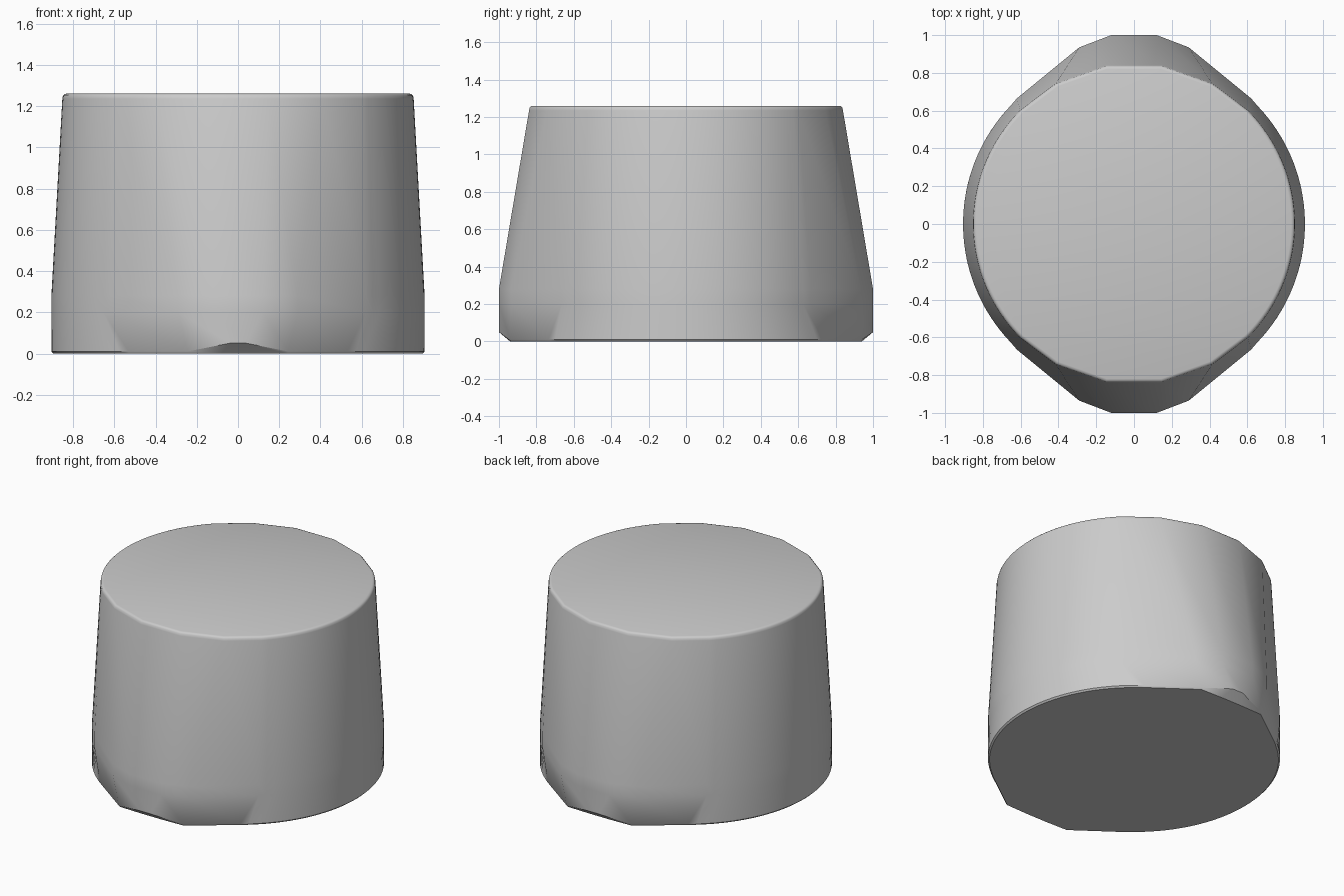
import bpy
import bmesh
from math import sin, cos, radians

cube = bpy.data.objects.get("Cube")
if cube:
    bpy.data.objects.remove(cube, do_unlink=True)

ARC_STEPS = 16


def circle_point(angle, radius, z):
    """Point at an angle in degrees measured from the +y axis."""
    return (radius * sin(radians(angle)), radius * cos(radians(angle)), z)


def quarter(corners, radius, z, start=43.2):
    """Lobe corners followed by an arc down to the x axis."""
    step = (90 - start) / ARC_STEPS
    return corners + [circle_point(start + step * i, radius, z)
                      for i in range(1, ARC_STEPS + 1)]


def full_ring(q):
    """Mirror a quarter outline in x and y into a closed loop."""
    half = q + [(x, -y, z) for x, y, z in reversed(q[:-1])]
    return half + [(-x, y, z) for x, y, z in reversed(half)]


def round_quarter(radius, z):
    return quarter([circle_point(a, radius, z) for a in (10, 29, 45)],
                   radius, z, start=45)


def lobe_quarter(z):
    return quarter([(.12, 1, z), (.29, .935, z), (.62, .665, z)], .905, z)


# Stacked outlines: undercut base, lobed skirt, round tapered top
quarters = [
    quarter([(.08, .94, 0), (.24, .935, 0), (.53, .725, 0)], .895, 0, 36),
    quarter([(.04, 1, .05), (.245, .94, .01), (.53, .735, .01)], .905, .01, 36),
    lobe_quarter(.2),
    lobe_quarter(.28),
    round_quarter(.852, 1.235),
    round_quarter(.849, 1.25),
    round_quarter(.842, 1.257),
    round_quarter(.832, 1.26),
]

bm = bmesh.new()
rings = [[bm.verts.new(p) for p in full_ring(q)] for q in quarters]
count = len(rings[0])
for low, high in zip(rings, rings[1:]):
    for i in range(count):
        j = (i + 1) % count
        bm.faces.new((low[i], low[j], high[j], high[i]))
bm.faces.new(rings[0])
bm.faces.new(rings[-1])
bmesh.ops.recalc_face_normals(bm, faces=bm.faces)

mesh = bpy.data.meshes.new("knob_body")
bm.to_mesh(mesh)
bm.free()
knob = bpy.data.objects.new("knob_body", mesh)
bpy.context.collection.objects.link(knob)

# Plain grey finish
grey = bpy.data.materials.new("plain_grey")
grey.use_nodes = True
colour = (.6, .6, .6, 1)
grey.diffuse_color = colour
grey.node_tree.nodes["Principled BSDF"].inputs["Base Color"].default_value = colour
mesh.materials.append(grey)

# Soft sides with a crisp base edge
bpy.ops.object.select_all(action="DESELECT")
knob.select_set(True)
bpy.context.view_layer.objects.active = knob
bpy.ops.object.shade_smooth_by_angle(angle=radians(35))
